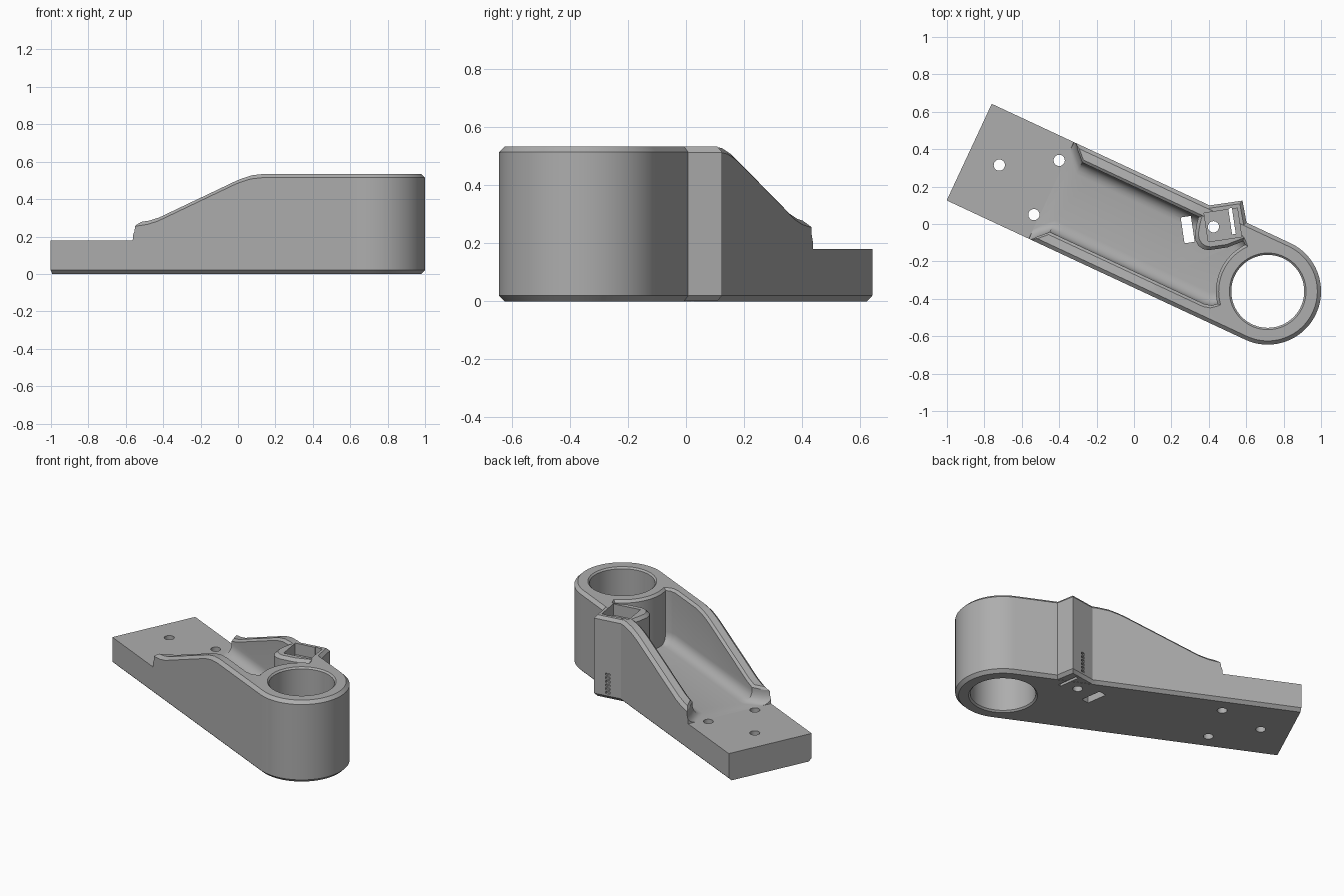
import bpy, bmesh, math
from mathutils import Vector, Matrix

if "Cube" in bpy.data.objects:
    bpy.data.objects.remove(bpy.data.objects["Cube"])

# Arm frame: origin at the ring centre, u along the arm, v across it
ARM = Matrix.Translation((0.715, -0.36, 0)) @ Matrix.Rotation(math.radians(-25), 4, 'Z')
FLOOR, TOP, HALF, CH = 0.18, 0.535, 0.285, 0.02

gray = bpy.data.materials.new("plain gray")
gray.diffuse_color = (0.42, 0.42, 0.42, 1)
gray.use_nodes = True
gray.node_tree.nodes["Principled BSDF"].inputs["Base Color"].default_value = gray.diffuse_color


def loft(name, loops, matrix=Matrix(), cap_end=True):
    """Skin a list of closed loops with equal point counts."""
    bm = bmesh.new()
    rings = [[bm.verts.new(matrix @ Vector(p)) for p in loop] for loop in loops]
    n = len(rings[0])
    for a, b in zip(rings, rings[1:]):
        for i in range(n):
            j = (i + 1) % n
            bm.faces.new((a[i], a[j], b[j], b[i]))
    bm.faces.new(rings[0])
    if cap_end:
        bm.faces.new(rings[-1])
    bmesh.ops.remove_doubles(bm, verts=bm.verts, dist=1e-5)
    bmesh.ops.recalc_face_normals(bm, faces=bm.faces)
    me = bpy.data.meshes.new(name)
    bm.to_mesh(me)
    bm.free()
    me.materials.append(gray)
    ob = bpy.data.objects.new(name, me)
    bpy.context.collection.objects.link(ob)
    return ob


def lathe(name, x, y, profile, n=64):
    return loft(name, [[(x + r * math.cos(2 * math.pi * i / n),
                         y + r * math.sin(2 * math.pi * i / n), z)
                        for i in range(n)] for r, z in profile])


def box(name, x, y, z0, z1, sx, sy, angle=8.5):
    m = Matrix.Translation((x, y, 0)) @ Matrix.Rotation(math.radians(angle), 4, 'Z')
    corners = [(-sx / 2, -sy / 2), (sx / 2, -sy / 2), (sx / 2, sy / 2), (-sx / 2, sy / 2)]
    return loft(name, [[(a, b, z) for a, b in corners] for z in (z0, z1)], m)


def combine(target, other, operation):
    mod = target.modifiers.new("combine", 'BOOLEAN')
    mod.operation, mod.object, mod.solver = operation, other, 'EXACT'
    bpy.context.view_layer.objects.active = target
    bpy.ops.object.modifier_apply(modifier=mod.name)
    bpy.data.objects.remove(other)


# Height of the side walls along the arm
PROFILE = [(-1.9, 0.275), (-1.277, 0.275), (-1.24, 0.278), (-1.19, 0.285), (-1.13, 0.302),
           (-0.68, 0.496), (-0.64, 0.511), (-0.58, 0.528), (-0.51, TOP), (1, TOP)]


def height(u):
    for (a, za), (b, zb) in zip(PROFILE, PROFILE[1:]):
        if a <= u <= b:
            return za + (zb - za) * (u - a) / (b - a)


# Arm body with chamfered long edges and a round end
def body_loop(u, w, ui, wi, t):
    half = [(ui, wi, 0), (u, w, CH), (u, w, t - CH), (ui, wi, t)]
    return half + [(a, -b, c) for a, b, c in reversed(half)]


stations = [-1.761] + [u for u, _ in PROFILE[1:-1]]
loops = [body_loop(u, HALF, u, HALF - CH, height(u)) for u in stations]
for i in range(33):
    a = math.pi / 2 * i / 32
    s, c = math.sin(a), math.cos(a)
    loops.append(body_loop(HALF * s, HALF * c, (HALF - CH) * s, (HALF - CH) * c, TOP))
arm = loft("bracket_arm", loops, ARM, cap_end=False)


# Channel between the walls, with filleted floor and chamfered rim
def channel_loop(u, w):
    t, r, c = height(u), 0.07, 0.015
    half = []
    for k in range(6):
        a = math.pi / 2 * k / 5
        half.append((u, w - r + r * math.sin(a), FLOOR + r * (1 - math.cos(a))))
    half += [(u, w, t - c), (u, w + c, t), (u, w + c, 0.8)]
    return half + [(a, -b, z) for a, b, z in reversed(half)]


widths = [(-1.9, 0.40), (-1.279, 0.40), (-1.276, 0.30), (-1.24, 0.255), (-1.19, 0.205)]
widths += [(u, 0.205) for u, _ in PROFILE[4:-1]]
widths += [(-0.28, 0.205), (-0.24, 0.195), (-0.21, 0.17), (-0.15, 0.10)]
combine(arm, loft("channel_cutter", [channel_loop(u, w) for u, w in widths], ARM), 'DIFFERENCE')

# Ring housing closing the channel
cx, cy = ARM.translation.x, ARM.translation.y
combine(arm, lathe("ring_housing", cx, cy, [(0.277, 0.1), (0.277, 0.52), (0.262, TOP)]), 'UNION')

# Latch boss sticking out of the rear wall
outline = [(0.58, 0.125), (0.36, 0.093), (0.335, 0.0), (0.325, -0.06), (0.33, -0.09),
           (0.345, -0.117), (0.37, -0.134), (0.40, -0.14), (0.50, -0.125), (0.615, -0.08),
           (0.603, 0.0)]


def shrunk(f, z):
    return [(0.47 + (x - 0.47) * f, (y + 0.005) * f - 0.005, z) for x, y in outline]


combine(arm, loft("latch_boss", [shrunk(0.87, 0.001), shrunk(1, 0.021),
                                 shrunk(1, 0.514), shrunk(0.87, 0.534)]), 'UNION')

# Recess, slot, window and grip notches around the boss
cuts = [box("recess", 0.475, -0.005, 0.46, 0.7, 0.18, 0.155),
        box("slot", 0.524, 0.015, -0.1, 0.7, 0.02, 0.14),
        box("window", 0.287, -0.03, -0.1, 0.4, 0.055, 0.14)]
cuts += [box("notch", 0.49, 0.112, 0.035 + 0.024 * i, 0.049 + 0.024 * i, 0.03, 0.03)
         for i in range(6)]

# Bearing hole and screw holes
cuts.append(lathe("bearing_hole", cx, cy, [(0.305, -0.1), (0.205, 0), (0.195, 0.01),
                                           (0.195, TOP - 0.01), (0.205, TOP), (0.305, TOP + 0.1)]))
for x, y in [(-0.72, 0.315), (-0.40, 0.34), (-0.535, 0.05), (0.425, -0.015)]:
    cuts.append(lathe("screw_hole", x, y, [(0.03, -0.1), (0.03, 0.7)], 32))
for cutter in cuts:
    combine(arm, cutter, 'DIFFERENCE')

# Smooth round surfaces, keep crisp edges
bpy.ops.object.select_all(action='DESELECT')
arm.select_set(True)
bpy.context.view_layer.objects.active = arm
bpy.ops.object.shade_smooth_by_angle(angle=math.radians(28))
